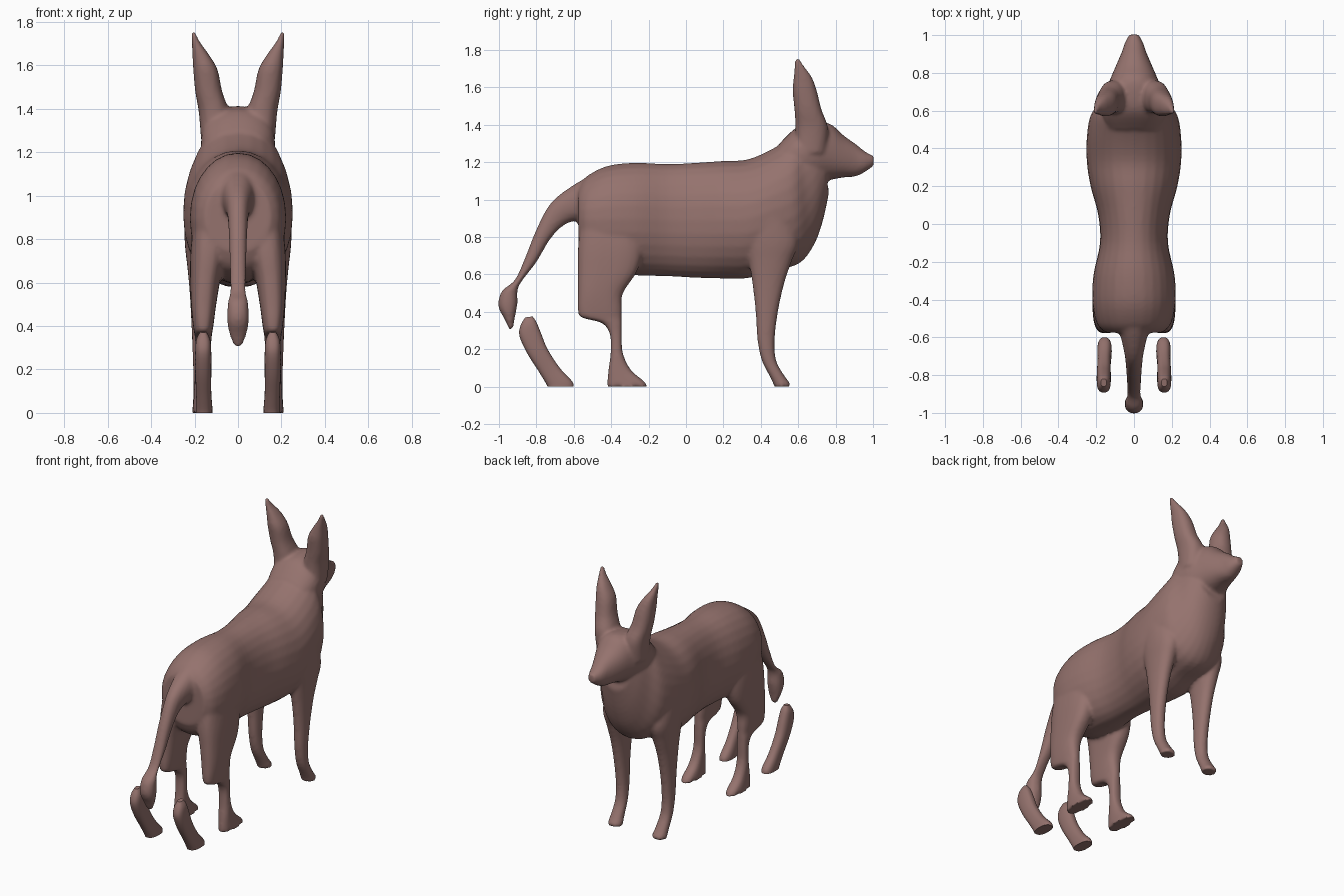
import bpy, bmesh, math
from mathutils import Vector

mat = bpy.data.materials.new("brown_coat")
mat.diffuse_color = (0.30, 0.17, 0.155, 1)


def smooth_rings(rings, sub=4):
    """Catmull-Rom interpolation between hand-placed rings."""
    r = [Vector(v) for v in rings]
    out = []
    for i in range(len(r) - 1):
        p0, p1, p2, p3 = r[max(i - 1, 0)], r[i], r[i + 1], r[min(i + 2, len(r) - 1)]
        for k in range(sub):
            t = k / sub
            v = 0.5 * (2 * p1 + (p2 - p0) * t + (2 * p0 - 5 * p1 + 4 * p2 - p3) * t * t
                       + (3 * p1 - p0 - 3 * p2 + p3) * t ** 3)
            v[5] = max(v[5], 0.004)
            out.append(v)
    return out + [r[-1]]


def loft(bm, rings, side=1, power=2.2, n=28):
    """Each ring: side-view edge points (y1, z1), (y2, z2), then x centre and x half width."""
    loops = []
    for y1, z1, y2, z2, x, w in smooth_rings(rings):
        loop = []
        for i in range(n):
            a = 2 * math.pi * i / n
            c, s = math.cos(a), math.sin(a)
            c = math.copysign(abs(c) ** (2 / power), c)
            s = math.copysign(abs(s) ** (2 / power), s)
            t = (1 + s) / 2
            loop.append(bm.verts.new((side * (x + w * c), y1 + (y2 - y1) * t,
                                      max(0, z1 + (z2 - z1) * t))))
        loops.append(loop)
    for a, b in zip(loops, loops[1:]):
        for i in range(n):
            j = (i + 1) % n
            bm.faces.new((a[i], a[j], b[j], b[i]))
    bm.faces.new(loops[0][::-1])
    bm.faces.new(loops[-1])


def finish(name, bm, voxel=None):
    bmesh.ops.recalc_face_normals(bm, faces=bm.faces[:])
    me = bpy.data.meshes.new(name)
    bm.to_mesh(me)
    bm.free()
    ob = bpy.data.objects.new(name, me)
    bpy.context.collection.objects.link(ob)
    me.materials.append(mat)
    for p in me.polygons:
        p.use_smooth = True
    if voxel:
        m = ob.modifiers.new("fuse", 'REMESH')
        m.mode = 'VOXEL'
        m.voxel_size = voxel
        m.use_smooth_shade = True
        s = ob.modifiers.new("soften", 'SMOOTH')
        s.factor = 0.5
        s.iterations = 5
    else:
        bpy.context.view_layer.objects.active = ob
        ob.select_set(True)
        bpy.ops.object.shade_smooth_by_angle(angle=math.radians(45))
        ob.select_set(False)
    return ob


trunk = [
    (-.575, .74, -.575, 1.07, 0, .15), (-.53, .66, -.53, 1.125, 0, .195),
    (-.42, .61, -.42, 1.18, 0, .22), (-.27, .595, -.27, 1.197, 0, .215),
    (-.1, .59, -.1, 1.19, 0, .18), (.05, .582, .05, 1.197, 0, .19),
    (.2, .578, .2, 1.207, 0, .23), (.33, .58, .33, 1.215, 0, .25),
    (.46, .62, .46, 1.27, 0, .25), (.6, .655, .55, 1.33, 0, .23),
    (.68, .75, .60, 1.38, 0, .18), (.73, .88, .66, 1.38, 0, .145),
    (.765, 1.04, .70, 1.36, 0, .11)]

head = [
    (.5, 1.1, .5, 1.3, 0, .14), (.59, 1.09, .59, 1.385, 0, .17),
    (.68, 1.09, .68, 1.41, 0, .16), (.77, 1.105, .77, 1.405, 0, .125),
    (.84, 1.118, .84, 1.345, 0, .095), (.91, 1.125, .91, 1.295, 0, .065),
    (.96, 1.15, .96, 1.255, 0, .048), (1.003, 1.18, 1.003, 1.235, 0, .025)]

ear = [
    (.58, 1.25, .75, 1.25, .10, .07), (.585, 1.38, .76, 1.38, .11, .07),
    (.58, 1.48, .725, 1.48, .135, .062), (.57, 1.58, .70, 1.58, .15, .056),
    (.575, 1.65, .675, 1.65, .172, .038), (.58, 1.71, .635, 1.71, .195, .018),
    (.583, 1.755, .605, 1.755, .206, .010)]

front_leg = [
    (.30, .95, .56, .95, .15, .10), (.31, .78, .60, .78, .165, .08),
    (.335, .67, .565, .67, .17, .063), (.355, .55, .525, .55, .172, .05),
    (.372, .40, .492, .40, .172, .042), (.382, .25, .474, .25, .17, .038),
    (.405, .14, .482, .14, .168, .038), (.445, .06, .525, .06, .166, .042),
    (.465, .02, .555, .02, .164, .046), (.47, 0, .56, 0, .164, .046)]

hind_leg = [
    (-.56, .92, -.25, .92, .12, .08), (-.577, .75, -.23, .75, .135, .083),
    (-.578, .62, -.26, .62, .15, .07), (-.578, .5, -.337, .5, .158, .058),
    (-.578, .41, -.343, .41, .16, .048), (-.56, .37, -.343, .37, .16, .042),
    (-.45, .34, -.343, .34, .16, .038), (-.407, .28, -.343, .28, .16, .036),
    (-.403, .18, -.338, .18, .162, .036), (-.415, .09, -.295, .09, .164, .039),
    (-.42, .03, -.225, .03, .165, .043), (-.42, 0, -.205, 0, .165, .045)]

tail = [
    (-.48, 1.14, -.45, .9, 0, .11), (-.59, 1.085, -.57, .89, 0, .075),
    (-.72, .985, -.65, .865, 0, .05), (-.80, .84, -.725, .79, 0, .042),
    (-.86, .69, -.80, .665, 0, .038), (-.915, .57, -.87, .575, 0, .036),
    (-.985, .51, -.90, .52, 0, .045), (-1.003, .43, -.902, .44, 0, .05),
    (-.97, .36, -.915, .37, 0, .04), (-.945, .305, -.925, .31, 0, .018)]

detached_heel = [
    (-.86, .37, -.82, .375, .16, .015), (-.885, .325, -.80, .345, .16, .032),
    (-.89, .27, -.775, .285, .16, .037), (-.85, .18, -.74, .2, .16, .037),
    (-.79, .085, -.675, .1, .158, .035), (-.75, .02, -.61, .03, .156, .038),
    (-.74, 0, -.60, 0, .156, .038)]

# Fused body: trunk, head, tail, ears and four legs
bm = bmesh.new()
loft(bm, trunk, power=2.1)
loft(bm, head)
loft(bm, tail)
for side in (-1, 1):
    loft(bm, ear, side, power=2.3)
    loft(bm, front_leg, side)
    loft(bm, hind_leg, side, power=2.6)
finish("body", bm, voxel=0.011)

# Separate lower hind limbs behind the body
for side, label in ((-1, "left"), (1, "right")):
    bm = bmesh.new()
    loft(bm, detached_heel, side, power=2.5)
    finish("heel_" + label, bm)
